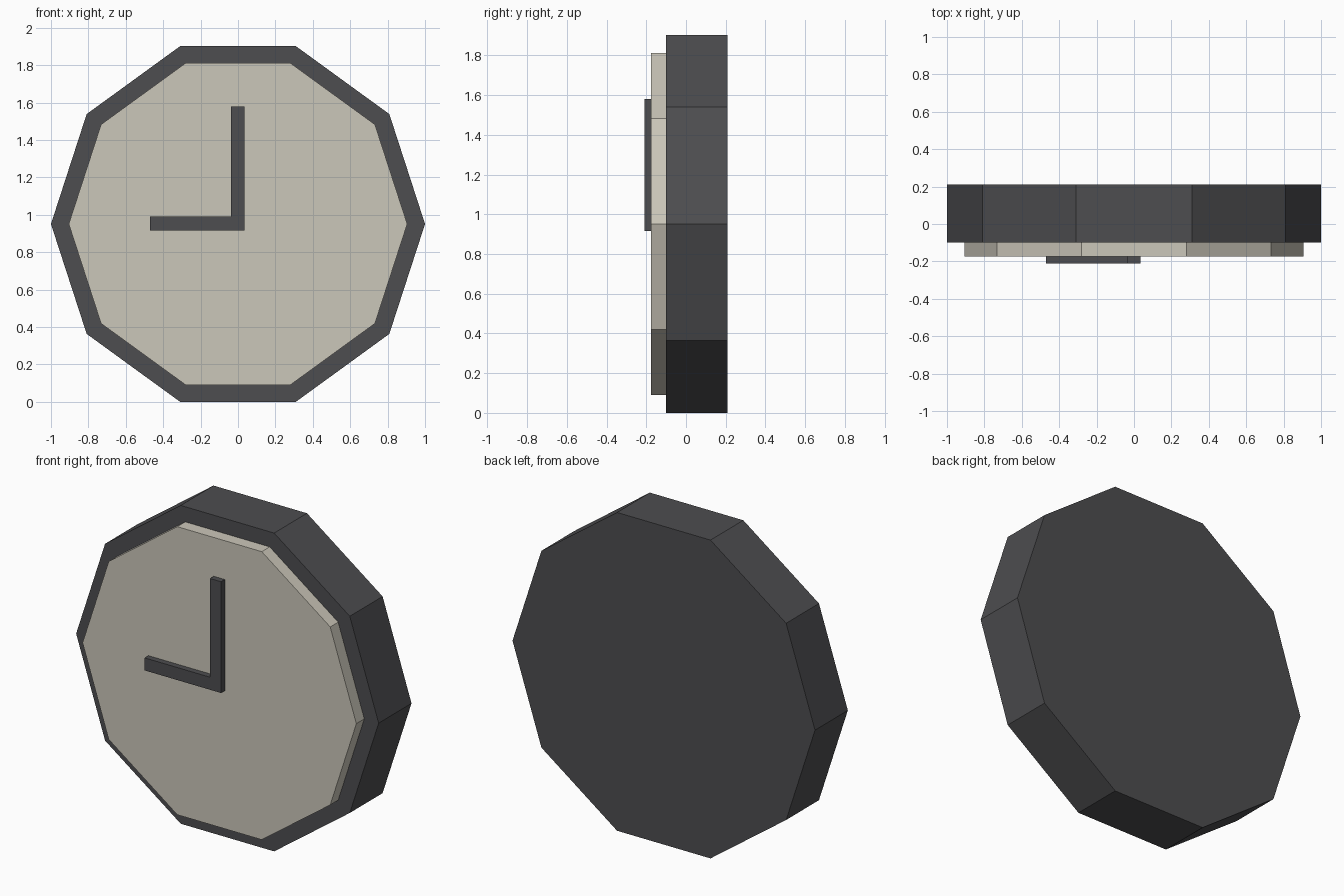
import bpy, bmesh
from math import cos, sin, pi

if "Cube" in bpy.data.objects:
    bpy.data.objects.remove(bpy.data.objects["Cube"])

SIDES = 10
CENTRE_Z = cos(pi / SIDES)  # flat side rests on the ground


def material(name, colour):
    m = bpy.data.materials.new(name)
    m.diffuse_color = (*colour, 1)
    m.use_nodes = True
    m.node_tree.nodes["Principled BSDF"].inputs["Base Color"].default_value = m.diffuse_color
    return m


def prism(name, profile, y_front, y_back, mat):
    """Extrude an (x, z) profile from y_front to y_back."""
    bm = bmesh.new()
    face = bm.faces.new([bm.verts.new((x, y_front, z)) for x, z in profile])
    extruded = bmesh.ops.extrude_face_region(bm, geom=[face])["geom"]
    verts = [g for g in extruded if isinstance(g, bmesh.types.BMVert)]
    bmesh.ops.translate(bm, verts=verts, vec=(0, y_back - y_front, 0))
    bmesh.ops.recalc_face_normals(bm, faces=bm.faces)
    mesh = bpy.data.meshes.new(name)
    bm.to_mesh(mesh)
    bm.free()
    mesh.materials.append(mat)
    obj = bpy.data.objects.new(name, mesh)
    bpy.context.collection.objects.link(obj)
    return obj


def decagon(radius):
    angles = [2 * pi * i / SIDES for i in range(SIDES)]
    return [(radius * cos(a), CENTRE_Z + radius * sin(a)) for a in angles]


dark = material("dark_grey", (0.075, 0.075, 0.08))
cream = material("cream", (0.6, 0.57, 0.49))

# Case and raised dial
prism("clock_case", decagon(1.0), -0.1, 0.21, dark)
prism("clock_dial", decagon(0.905), -0.175, -0.1, cream)

# Both hands as one L shape, showing nine o'clock
hands = [(0.035, 0.915), (0.035, 1.58), (-0.038, 1.58),
         (-0.038, 0.99), (-0.47, 0.99), (-0.47, 0.915)]
prism("clock_hands", hands, -0.21, -0.175, dark)
